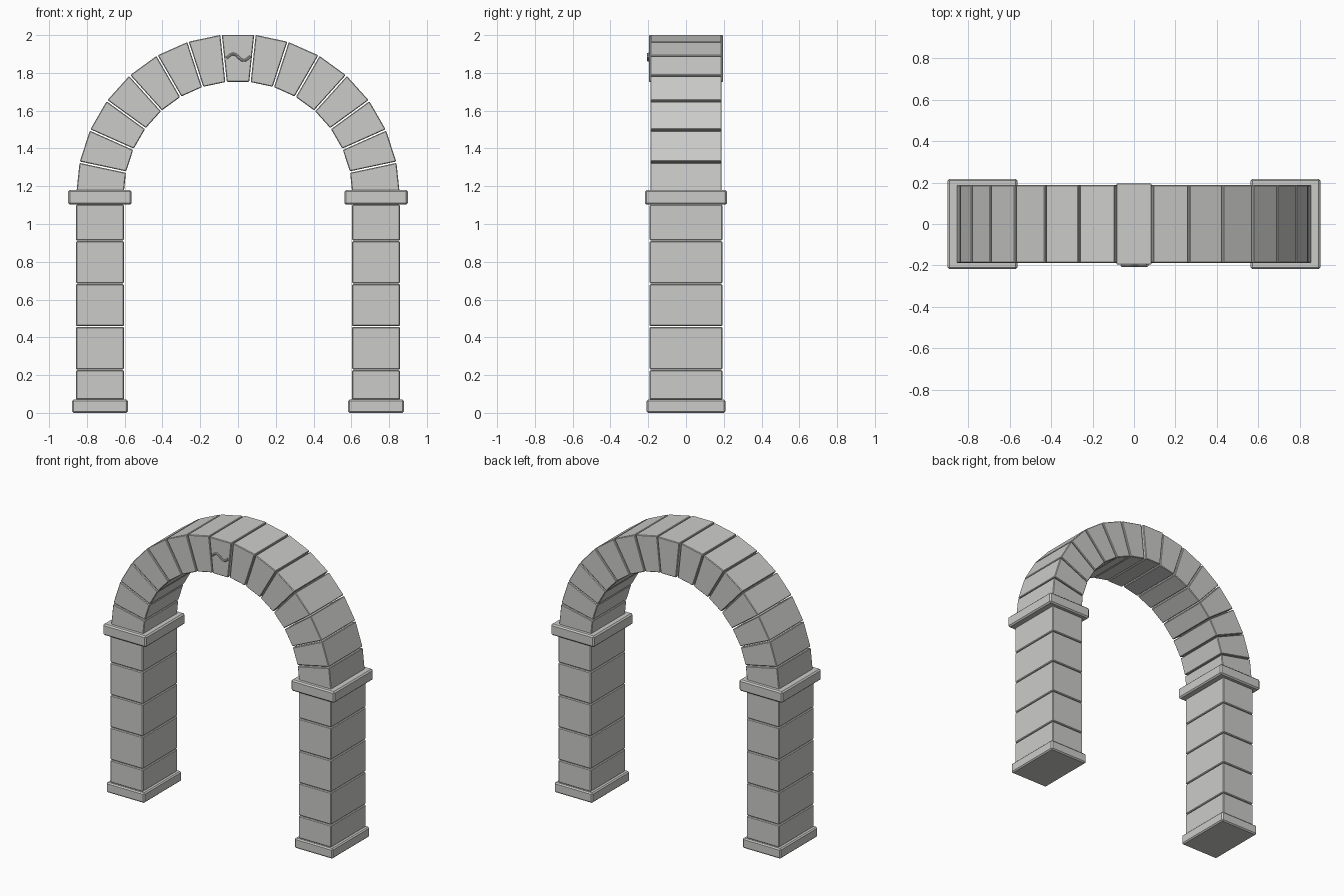
import bpy, bmesh, math

if "Cube" in bpy.data.objects:
    bpy.data.objects.remove(bpy.data.objects["Cube"])

stone = bpy.data.materials.new("pale_stone")
stone.diffuse_color = (0.60, 0.60, 0.585, 1)
stone.use_nodes = True
stone.node_tree.nodes["Principled BSDF"].inputs["Base Color"].default_value = stone.diffuse_color


def prism(name, outline, half_depth, bevel):
    """Extrude an x-z outline symmetrically along y, with chipped edges."""
    bm = bmesh.new()
    front = [bm.verts.new((x, -half_depth, z)) for x, z in outline]
    back = [bm.verts.new((x, half_depth, z)) for x, z in outline]
    n = len(outline)
    bm.faces.new(front)
    bm.faces.new(back[::-1])
    for i in range(n):
        j = (i + 1) % n
        bm.faces.new((front[i], back[i], back[j], front[j]))
    bmesh.ops.recalc_face_normals(bm, faces=bm.faces)
    bmesh.ops.bevel(bm, geom=bm.edges[:], offset=bevel, segments=1,
                    affect='EDGES', profile=0.5)
    mesh = bpy.data.meshes.new(name)
    bm.to_mesh(mesh)
    bm.free()
    mesh.materials.append(stone)
    obj = bpy.data.objects.new(name, mesh)
    bpy.context.collection.objects.link(obj)
    return obj


def slab(name, x, half_width, half_depth, z0, z1, bevel):
    return prism(name, [(x - half_width, z0), (x + half_width, z0),
                        (x + half_width, z1), (x - half_width, z1)],
                 half_depth, bevel)


# Pillars: plinth, five stacked blocks and a capital on each side
joints = [0.068, 0.228, 0.457, 0.684, 0.911, 1.104]
for side, sx in (("left", -1), ("right", 1)):
    x = sx * 0.731
    slab(side + "_plinth", x, 0.148, 0.208, 0.0, 0.07, 0.008)
    for i in range(5):
        slab(f"{side}_pillar_block_{i + 1}", x, 0.127, 0.193,
             joints[i] + 0.002, joints[i + 1] - 0.002, 0.005)
    slab(side + "_capital", x, 0.168, 0.218, 1.102, 1.18, 0.009)

# Arch ring: fifteen wedge stones, the middle one a slightly deeper keystone
CENTRE_Z, OUTER, INNER = 1.149, 0.857, 0.606
STEP = math.radians(12)
GAP = 0.004


def ring_point(radius, angle, shift):
    """Point on the ring, moved sideways by shift to open a parallel joint."""
    return (radius * math.sin(angle) + shift * math.cos(angle),
            CENTRE_Z + radius * math.cos(angle) - shift * math.sin(angle))


for k in range(-7, 8):
    a0, a1 = (k - 0.5) * STEP, (k + 0.5) * STEP
    outline = [ring_point(INNER, a0, GAP), ring_point(OUTER, a0, GAP),
               ring_point(OUTER, a1, -GAP), ring_point(INNER, a1, -GAP)]
    if k == 0:
        prism("keystone", outline, 0.196, 0.004)
    else:
        prism(f"arch_stone_{k + 8}", outline, 0.188, 0.004)

# Wavy raised moulding on the front of the keystone
curve = bpy.data.curves.new("keystone_wave", 'CURVE')
curve.dimensions = '3D'
curve.bevel_depth = 0.007
curve.bevel_resolution = 2
curve.use_fill_caps = True
spline = curve.splines.new('POLY')
COUNT = 25
spline.points.add(COUNT - 1)
for i, p in enumerate(spline.points):
    t = i / (COUNT - 1)
    p.co = (-0.06 + 0.125 * t, -0.2,
            1.883 + 0.017 * math.sin(-0.3 + t * (2 * math.pi + 0.6)), 1)
wave = bpy.data.objects.new("keystone_wave", curve)
bpy.context.collection.objects.link(wave)
curve.materials.append(stone)
bpy.context.view_layer.objects.active = wave
wave.select_set(True)
bpy.ops.object.convert(target='MESH')
bpy.ops.object.shade_smooth_by_angle()
